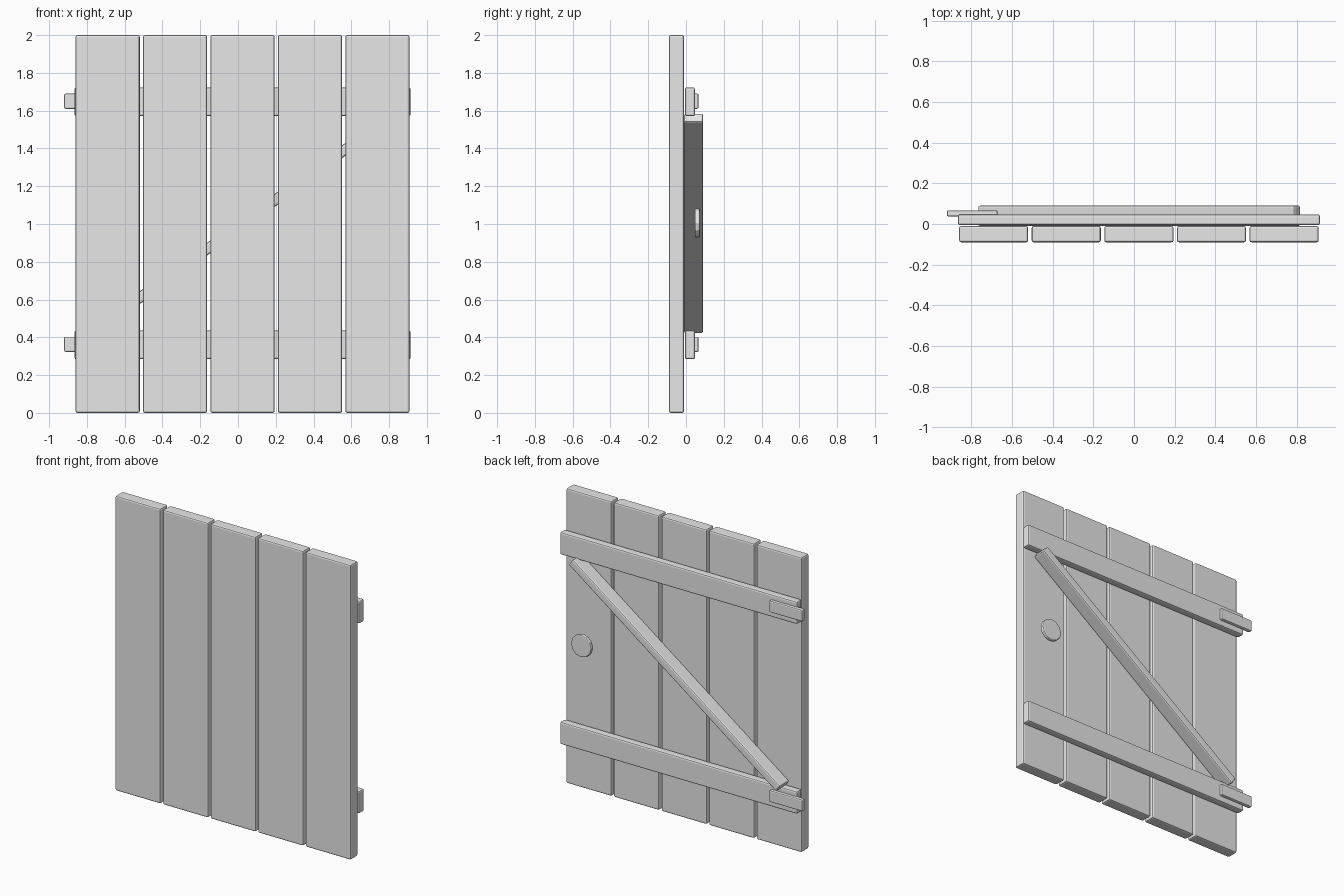
import bpy
import math

cube = bpy.data.objects.get("Cube")
if cube:
    bpy.data.objects.remove(cube, do_unlink=True)

# Single flat grey
grey = bpy.data.materials.new("plain_grey")
grey.use_nodes = True
colour = (0.8, 0.8, 0.8, 1.0)
grey.diffuse_color = colour
grey.node_tree.nodes["Principled BSDF"].inputs["Base Color"].default_value = colour


def finish(obj, name, bevel):
    """Name the part, colour it and chamfer its edges."""
    obj.name = name
    obj.data.materials.append(grey)
    mod = obj.modifiers.new("worn_edges", "BEVEL")
    mod.width = bevel
    mod.segments = 2
    mod.limit_method = "ANGLE"
    mod.angle_limit = math.radians(40)
    return obj


def board(name, centre, size, bevel=0.01, tilt=0.0):
    """A chamfered wooden board, optionally tilted in the door plane."""
    bpy.ops.mesh.primitive_cube_add(size=1, location=centre)
    obj = bpy.context.object
    obj.scale = size
    bpy.ops.object.transform_apply(location=False, rotation=False, scale=True)
    obj.rotation_euler.y = -tilt
    return finish(obj, name, bevel)


# Five upright planks
door_x = 0.024
pitch = 0.357
for i in range(5):
    board(f"plank_{i + 1}", (door_x + (i - 2) * pitch, -0.05, 1.0), (0.34, 0.08, 2.0))

# Cross rails with a hinge tab at each right end
for place, z in (("lower", 0.36), ("upper", 1.647)):
    board(f"{place}_rail", (door_x, 0.021, z), (1.78, 0.053, 0.152))
    board(f"{place}_hinge_tab", (-0.795, 0.052, z + 0.003), (0.25, 0.03, 0.08), 0.008)

# Diagonal brace between the rails
board("diagonal_brace", (0.025, 0.04, 1.003), (1.92, 0.102, 0.055),
      tilt=math.radians(35.8))

# Round handle disc on the back
bpy.ops.mesh.primitive_cylinder_add(vertices=12, radius=0.077, depth=0.027,
                                    location=(0.738, 0.06, 1.005),
                                    rotation=(math.pi / 2, 0, 0))
finish(bpy.context.object, "handle_disc", 0.008)
